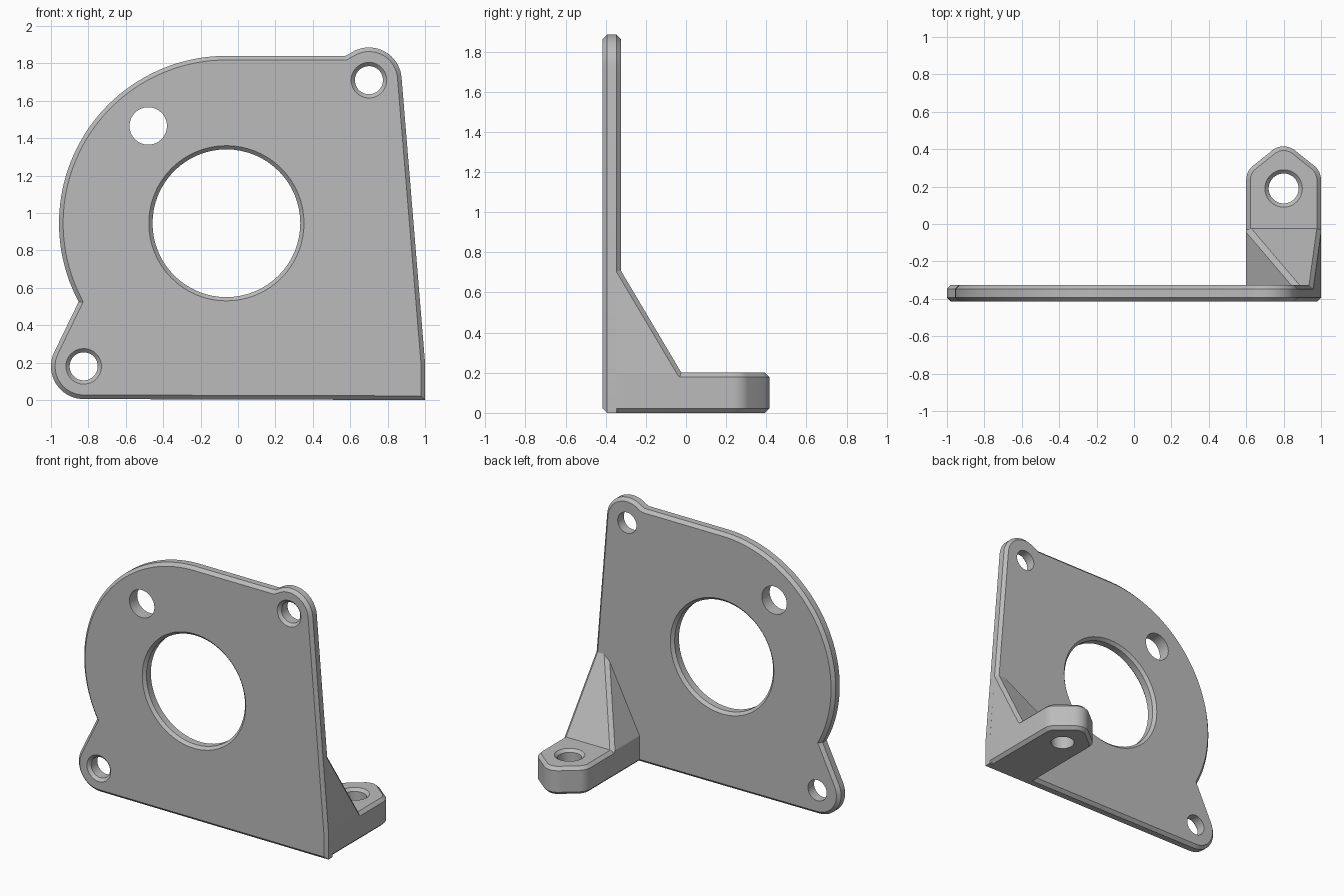
import bpy, bmesh
from math import cos, sin, radians, pi
from mathutils import Matrix

cube = bpy.data.objects.get("Cube")
if cube:
    bpy.data.objects.remove(cube, do_unlink=True)

grey = bpy.data.materials.new("machined grey")
grey.use_nodes = True
COLOUR = (0.5, 0.5, 0.5, 1)
grey.diffuse_color = COLOUR
grey.node_tree.nodes["Principled BSDF"].inputs["Base Color"].default_value = COLOUR

FRONT, BACK, CHAMFER = -0.415, -0.325, 0.022
# Upright parts are drawn in x-z, with depth along y
UPRIGHT = Matrix(((1, 0, 0, 0), (0, 0, 1, 0), (0, 1, 0, 0), (0, 0, 0, 1)))
FLAT = Matrix.Identity(4)


def arc(cx, cy, r, a0, a1, n):
    """Points on a circular arc, angles in degrees."""
    angles = [radians(a0 + (a1 - a0) * i / n) for i in range(n + 1)]
    return [(cx + r * cos(a), cy + r * sin(a)) for a in angles]


def finish(name, bm):
    bmesh.ops.recalc_face_normals(bm, faces=bm.faces)
    mesh = bpy.data.meshes.new(name)
    bm.to_mesh(mesh)
    bm.free()
    mesh.materials.append(grey)
    obj = bpy.data.objects.new(name, mesh)
    bpy.context.collection.objects.link(obj)
    return obj


def chamfer(bm, edges, width):
    bmesh.ops.bevel(bm, geom=edges, offset=width, segments=1, affect='EDGES',
                    clamp_overlap=False)


def prism(name, outline, low, high, matrix):
    """Extruded outline with both rims chamfered."""
    bm = bmesh.new()
    rings = [[bm.verts.new((u, v, w)) for u, v in outline] for w in (low, high)]
    caps = [bm.faces.new(ring) for ring in rings]
    n = len(outline)
    for i in range(n):
        j = (i + 1) % n
        bm.faces.new((rings[0][i], rings[0][j], rings[1][j], rings[1][i]))
    bmesh.ops.recalc_face_normals(bm, faces=bm.faces)
    chamfer(bm, [e for cap in caps for e in cap.edges], CHAMFER)
    bm.transform(matrix)
    return finish(name, bm)


def drill(obj, holes, matrix):
    """Cut round holes; each is (u, v, [(depth, radius), ...])."""
    bm = bmesh.new()
    n = 64
    for u, v, steps in holes:
        rings = [[bm.verts.new((u + r * cos(2 * pi * i / n), v + r * sin(2 * pi * i / n), w))
                  for i in range(n)] for w, r in steps]
        bm.faces.new(rings[0])
        bm.faces.new(rings[-1])
        for a, b in zip(rings, rings[1:]):
            for i in range(n):
                j = (i + 1) % n
                bm.faces.new((a[i], a[j], b[j], b[i]))
    bm.transform(matrix)
    cutter = finish("hole_cutter", bm)
    cutter.hide_render = True
    mod = obj.modifiers.new("holes", 'BOOLEAN')
    mod.operation, mod.solver, mod.object = 'DIFFERENCE', 'EXACT', cutter
    bpy.context.view_layer.objects.active = obj
    bpy.ops.object.modifier_apply(modifier=mod.name)
    bpy.data.objects.remove(cutter, do_unlink=True)


def smooth(obj):
    bpy.ops.object.select_all(action='DESELECT')
    obj.select_set(True)
    bpy.context.view_layer.objects.active = obj
    bpy.ops.object.shade_smooth_by_angle(angle=radians(20))


# Upright plate with two bolt lobes and a large rounded corner
CX, CZ = -0.062, 0.945
outline = [(1, 0), (1, 0.2)]
outline += arc(0.70, 1.71, 0.175, 4.7, 114, 18)
outline += [(0.575, 1.84)]
outline += arc(CX, CZ, 0.895, 90, 208, 48)
outline += arc(-0.825, 0.18, 0.175, 155, 270, 18)
plate = prism("upright_plate", outline, FRONT, BACK, UPRIGHT)


def countersunk(r):
    rim = r + 0.04
    return [(FRONT - 0.02, rim), (FRONT + 0.02, r), (BACK + 0.02, r)]


bore, bore_rim = 0.395, 0.435
drill(plate, [
    (CX, CZ, [(FRONT - 0.02, bore_rim), (FRONT + 0.02, bore),
              (BACK - 0.02, bore), (BACK + 0.02, bore_rim)]),
    (-0.48, 1.465, [(FRONT - 0.02, 0.1), (BACK + 0.02, 0.1)]),
    (0.70, 1.71, countersunk(0.075)),
    (-0.825, 0.18, countersunk(0.075)),
], UPRIGHT)
smooth(plate)

# Foot with a pointed, rounded nose
ROOT, FX = -0.385, 0.8
right_half = [(1, ROOT)] + arc(0.9, 0.235, 0.1, 0, 45, 6) + arc(FX, 0.315, 0.1, 45, 90, 6)
left_half = [(2 * FX - x, y) for x, y in reversed(right_half[:-1])]
foot = prism("mounting_foot", right_half + left_half, 0, 0.2, FLAT)
drill(foot, [(FX, 0.19, [(-0.02, 0.08), (0.18, 0.08), (0.22, 0.12)])], FLAT)
smooth(foot)

# Tapered gusset bracing the foot against the plate
TOE, TOP = -0.02, 0.71
bm = bmesh.new()
for y in (ROOT, TOE):
    for x in (0.6, 1):
        for z in (0.1, 0.195):
            bm.verts.new((x, y, z))
for y in (ROOT, BACK):
    for x in (0.86, 0.958):
        bm.verts.new((x, y, TOP))
bmesh.ops.convex_hull(bm, input=bm.verts)
bmesh.ops.dissolve_limit(bm, angle_limit=0.01, verts=bm.verts, edges=bm.edges)
sloped = [e for e in bm.edges
          if abs(e.verts[0].co.z - e.verts[1].co.z) > 0.4
          and min(v.co.y for v in e.verts) > ROOT + 0.01]
chamfer(bm, sloped, CHAMFER)
gusset = finish("gusset", bm)
